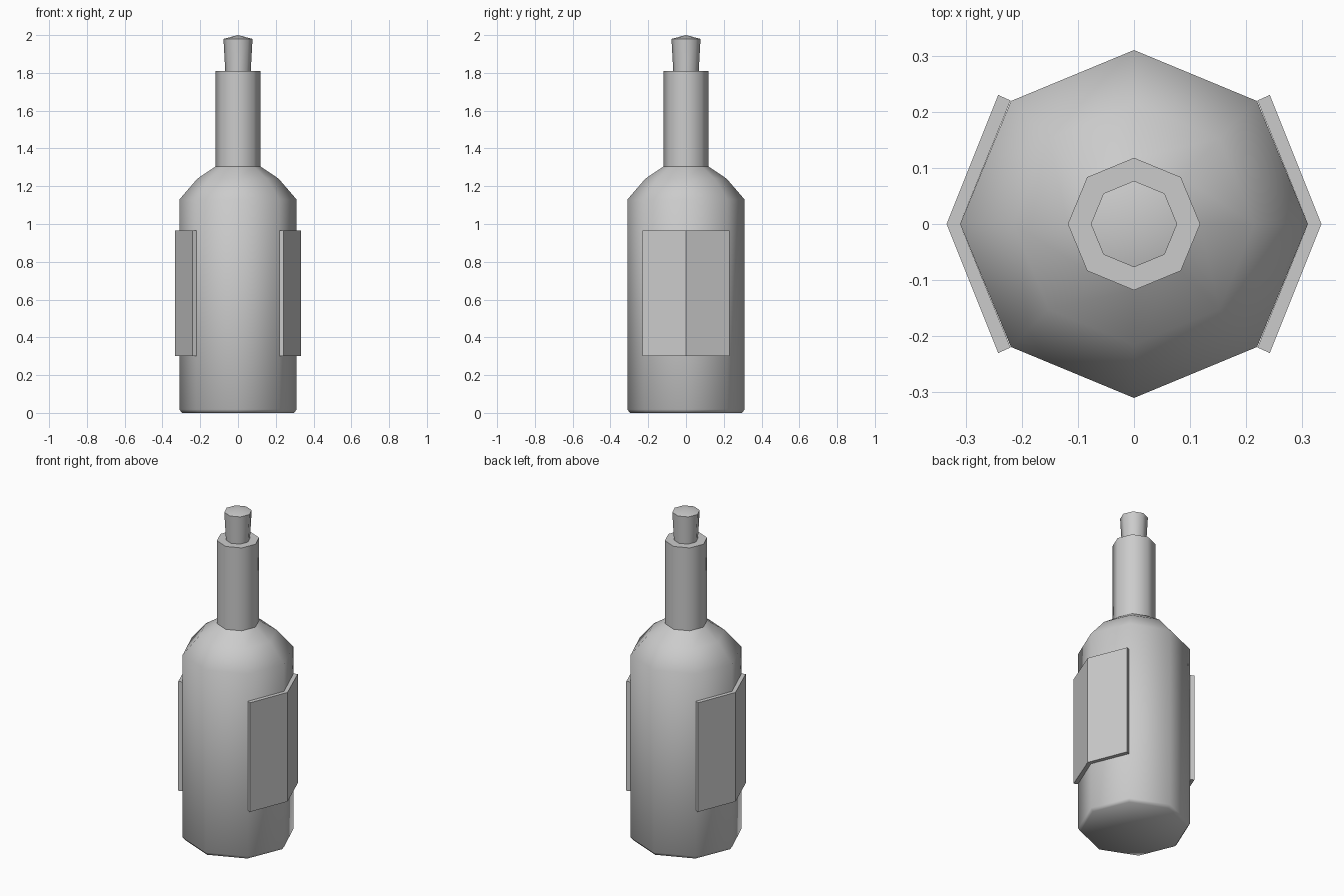
import bpy, bmesh, math

if "Cube" in bpy.data.objects:
    bpy.data.objects.remove(bpy.data.objects["Cube"])


def finish(name, bm, angle=None):
    bmesh.ops.recalc_face_normals(bm, faces=bm.faces)
    mesh = bpy.data.meshes.new(name)
    bm.to_mesh(mesh)
    bm.free()
    obj = bpy.data.objects.new(name, mesh)
    bpy.context.collection.objects.link(obj)
    if angle:
        bpy.ops.object.select_all(action='DESELECT')
        obj.select_set(True)
        bpy.context.view_layer.objects.active = obj
        bpy.ops.object.shade_smooth_by_angle(angle=math.radians(angle))
    return obj


def lathe(name, profile, angle, sides=8):
    """Revolve (radius, z) points; radius 0 makes a single pole vertex."""
    bm = bmesh.new()
    rings = []
    for r, z in profile:
        if r == 0:
            rings.append([bm.verts.new((0, 0, z))] * sides)
        else:
            rings.append([bm.verts.new((r * math.cos(i * math.tau / sides),
                                        r * math.sin(i * math.tau / sides), z))
                          for i in range(sides)])
    for a, b in zip(rings, rings[1:]):
        for i in range(sides):
            j = (i + 1) % sides
            corners = dict.fromkeys((a[i], a[j], b[j], b[i]))
            bm.faces.new(list(corners))
    return finish(name, bm, angle)


# Bottle glass: base, body, shoulder, neck and rim
lathe("bottle", [(0, 0.005), (0.297, 0.005), (0.31, 0.018), (0.31, 1.13),
                 (0.215, 1.24), (0.118, 1.305), (0.118, 1.81),
                 (0.065, 1.81), (0, 1.81)], 50)

# Tapered stopper with a slightly domed top
lathe("cork", [(0, 1.75), (0.065, 1.75), (0.068, 1.82), (0.077, 1.98), (0, 2.0)], 50)

# Folded label plates wrapped round the left and right sides
outline = [(0.22, 0.22), (0.31, 0), (0.22, -0.22),
           (0.242, -0.23), (0.334, 0), (0.242, 0.23)]
for name, side in (("right_label", 1), ("left_label", -1)):
    bm = bmesh.new()
    low, high = ([bm.verts.new((side * x, y, z)) for x, y in outline]
                 for z in (0.3, 0.965))
    for i in range(6):
        j = (i + 1) % 6
        bm.faces.new((low[i], low[j], high[j], high[i]))
    for ring in (low, high):
        bm.faces.new((ring[0], ring[1], ring[4], ring[5]))
        bm.faces.new((ring[1], ring[2], ring[3], ring[4]))
    finish(name, bm)

# Stand the base exactly on the ground
for v in bpy.data.objects["bottle"].data.vertices:
    if v.co.z < 0.01:
        v.co.z = 0
